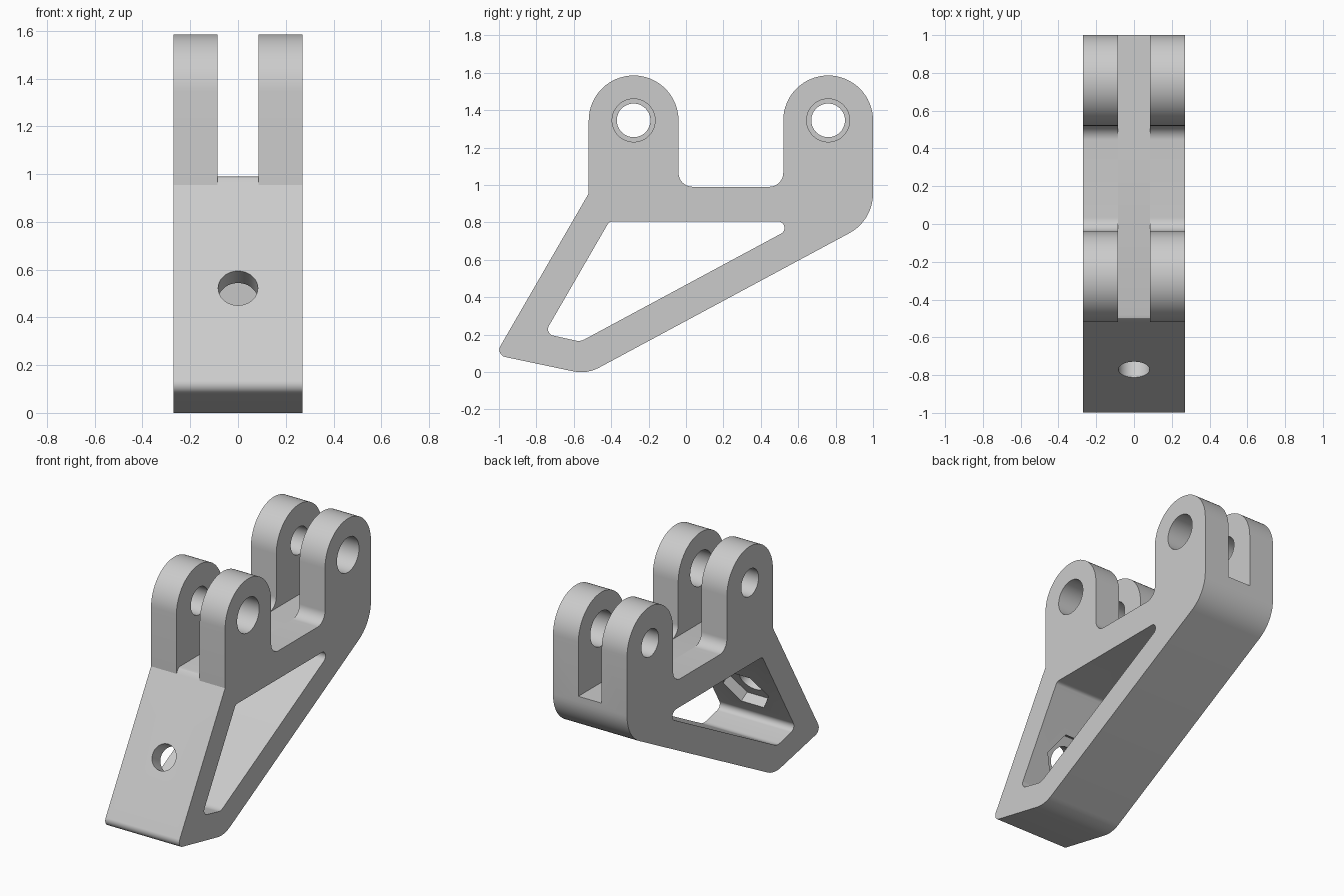
import bpy, bmesh, math
from mathutils import Vector, Matrix

if "Cube" in bpy.data.objects:
    bpy.data.objects.remove(bpy.data.objects["Cube"], do_unlink=True)

HALF_WIDTH = 0.27
SLOT_HALF = 0.085
LUG_RADIUS = 0.24
LUG_Z = 1.345
LUG_YS = (-0.28, 0.76)

grey = bpy.data.materials.new("plain grey")
grey.use_nodes = True
colour = (0.6, 0.6, 0.6, 1)
grey.diffuse_color = colour
grey.node_tree.nodes["Principled BSDF"].inputs["Base Color"].default_value = colour


def rounded(corners):
    """Turn (y, z, radius) corners into an outline with filleted corners."""
    outline = []
    for i, (y, z, radius) in enumerate(corners):
        corner = Vector((y, z))
        if radius == 0:
            outline.append(corner)
            continue
        before = (Vector(corners[i - 1][:2]) - corner).normalized()
        after = (Vector(corners[(i + 1) % len(corners)][:2]) - corner).normalized()
        half = before.angle(after) / 2
        centre = corner + (before + after).normalized() * radius / math.sin(half)
        start = corner + before * radius / math.tan(half) - centre
        end = corner + after * radius / math.tan(half) - centre
        sweep = start.angle_signed(end)
        steps = max(4, int(abs(sweep) / math.radians(6)))
        for k in range(steps + 1):
            outline.append(centre + Matrix.Rotation(-sweep * k / steps, 2) @ start)
    return outline


def lug_top(y):
    """Half circle over a lug, from its front to its back."""
    angles = [math.pi * (1 - k / 32) for k in range(33)]
    return [(y + LUG_RADIUS * math.cos(a), LUG_Z + LUG_RADIUS * math.sin(a), 0) for a in angles]


def finish(name, bm):
    bmesh.ops.recalc_face_normals(bm, faces=bm.faces)
    mesh = bpy.data.meshes.new(name)
    bm.to_mesh(mesh)
    bm.free()
    obj = bpy.data.objects.new(name, mesh)
    bpy.context.collection.objects.link(obj)
    mesh.materials.append(grey)
    return obj


def extrude(name, outline, half):
    """Extrude a (y, z) outline across the width."""
    bm = bmesh.new()
    face = bm.faces.new([bm.verts.new((-half, p[0], p[1])) for p in outline])
    new = bmesh.ops.extrude_face_region(bm, geom=[face])["geom"]
    moved = [v for v in new if isinstance(v, bmesh.types.BMVert)]
    bmesh.ops.translate(bm, verts=moved, vec=(2 * half, 0, 0))
    return finish(name, bm)


def rod(name, start, end, radius, sides, spin=0):
    """Prism or cylinder between two points."""
    start, end = Vector(start), Vector(end)
    axis = end - start
    turn = axis.to_track_quat("Z", "X").to_matrix().to_4x4()
    matrix = Matrix.Translation((start + end) / 2) @ turn @ Matrix.Rotation(spin, 4, "Z")
    bm = bmesh.new()
    bmesh.ops.create_cone(bm, cap_ends=True, segments=sides, radius1=radius,
                          radius2=radius, depth=axis.length, matrix=matrix)
    return finish(name, bm)


# Bracket body with two lugs
front_lug, back_lug = LUG_YS
body = extrude("bracket_body", rounded(
    [(-1.02, 0.091, 0.04), (front_lug - LUG_RADIUS, 0.955, 0)]
    + lug_top(front_lug)
    + [(front_lug + LUG_RADIUS, 0.99, 0.075), (back_lug - LUG_RADIUS, 0.99, 0.075)]
    + lug_top(back_lug)
    + [(1.0, 0.81, 0.24), (-0.53, -0.012, 0.2)]), HALF_WIDTH)

# Window through the arms
cutters = [extrude("window_cutter", rounded(
    [(-0.757, 0.205, 0.035), (-0.41, 0.805, 0.03), (0.63, 0.805, 0.035),
     (-0.565, 0.162, 0.07)]), 0.5)]

# Slot that splits each lug into a fork
cutters.append(extrude("slot_cutter", [
    (-0.6, 0.955), (-0.52, 0.955), (-0.508, 0.975), (-0.497, 0.986), (-0.48, 0.99),
    (1.2, 0.99), (1.2, 1.8), (-0.6, 1.8)], SLOT_HALF))

# Pin holes, wider on the left side
for y in LUG_YS:
    cutters.append(rod("wide_pin_cutter", (0, y, LUG_Z), (0.5, y, LUG_Z), 0.115, 48))
    cutters.append(rod("narrow_pin_cutter", (0, y, LUG_Z), (-0.5, y, LUG_Z), 0.09, 48))

# Bolt hole and hexagonal nut pocket in the front arm
inward = Vector((0, math.sqrt(0.75), -0.5))
entry = Vector((0, -0.77, 0.522))
cutters.append(rod("bolt_cutter", entry - inward * 0.1, entry + inward * 0.3, 0.083, 48))
cutters.append(rod("nut_cutter", entry + inward * 0.1, entry + inward * 0.3, 0.165, 6))

bpy.context.view_layer.objects.active = body
for cutter in cutters:
    cutter.hide_render = True
    cut = body.modifiers.new("cut", "BOOLEAN")
    cut.operation = "DIFFERENCE"
    cut.solver = "EXACT"
    cut.object = cutter
    bpy.ops.object.modifier_apply(modifier=cut.name)
    bpy.data.objects.remove(cutter, do_unlink=True)

bpy.ops.object.select_all(action="DESELECT")
body.select_set(True)
bpy.ops.object.shade_smooth_by_angle(angle=math.radians(25))
